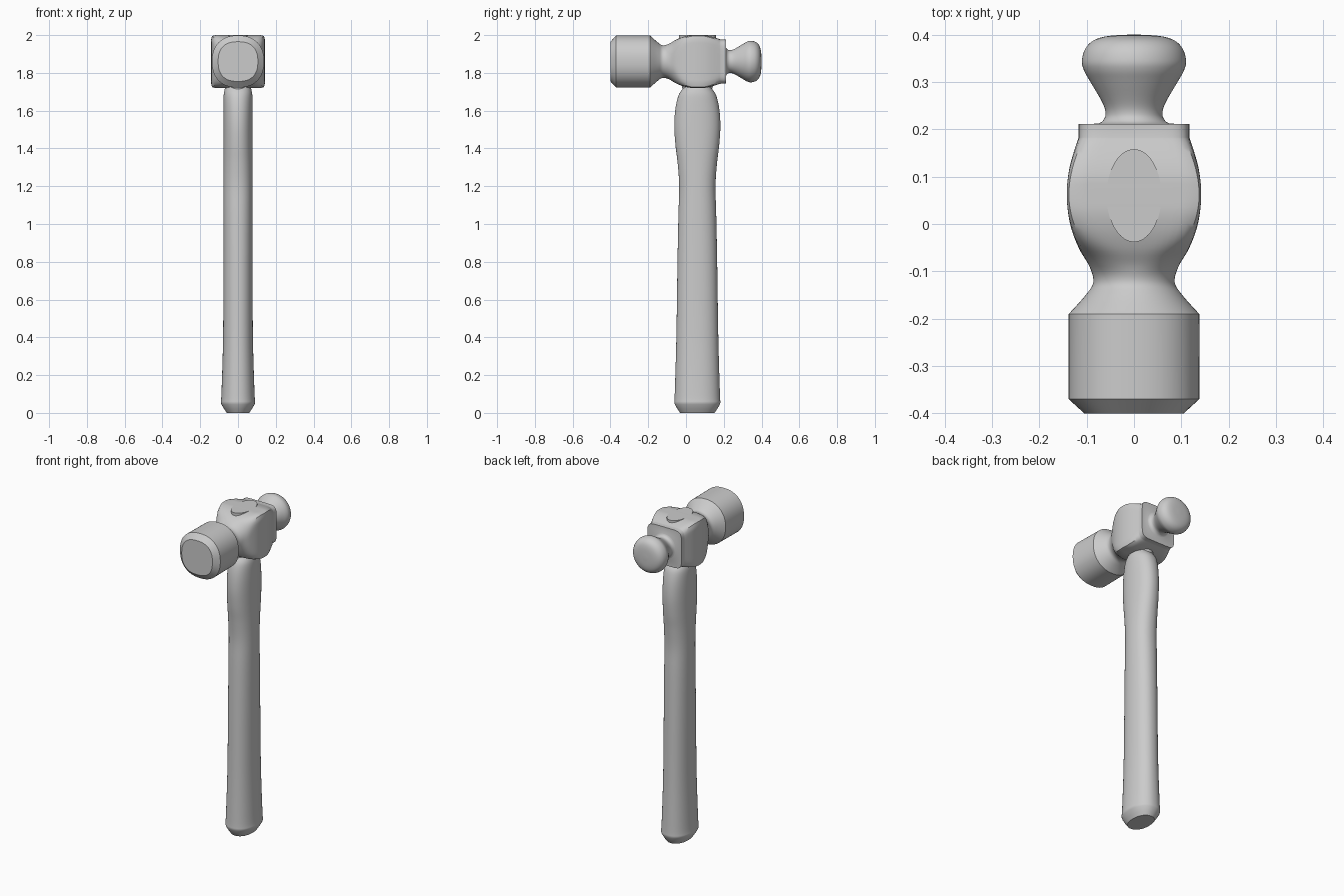
import bpy, bmesh, math

if "Cube" in bpy.data.objects:
    bpy.data.objects.remove(bpy.data.objects["Cube"])

SEG = 72

metal = bpy.data.materials.new("plain grey")
metal.diffuse_color = (0.6, 0.6, 0.6, 1)
metal.use_nodes = True
metal.node_tree.nodes["Principled BSDF"].inputs["Base Color"].default_value = metal.diffuse_color


def spline(points, steps=5):
    """Catmull-Rom interpolation through tuples of numbers."""
    out = []
    for i in range(len(points) - 1):
        p0, p1 = points[max(i - 1, 0)], points[i]
        p2, p3 = points[i + 1], points[min(i + 2, len(points) - 1)]
        for s in range(steps):
            t = s / steps
            out.append(tuple(
                0.5 * (2 * b + (c - a) * t + (2 * a - 5 * b + 4 * c - d) * t * t
                       + (3 * b - a - 3 * c + d) * t ** 3)
                for a, b, c, d in zip(p0, p1, p2, p3)))
    return out + [points[-1]]


def loft(name, rings, place):
    """Skin superellipse rings (position, half width, half depth, exponent)."""
    bm = bmesh.new()
    loops = []
    for pos, a, b, n in rings:
        loop = []
        for k in range(SEG):
            c = math.cos(2 * math.pi * k / SEG)
            s = math.sin(2 * math.pi * k / SEG)
            r = (abs(c) ** n + abs(s) ** n) ** (-1 / n)
            loop.append(bm.verts.new(place(pos, a * r * c, b * r * s)))
        loops.append(loop)
    for lo, hi in zip(loops, loops[1:]):
        for k in range(SEG):
            j = (k + 1) % SEG
            bm.faces.new((lo[k], lo[j], hi[j], hi[k]))
    bm.faces.new(loops[0])
    bm.faces.new(loops[-1])
    bmesh.ops.recalc_face_normals(bm, faces=bm.faces)
    me = bpy.data.meshes.new(name)
    bm.to_mesh(me)
    bm.free()
    me.materials.append(metal)
    ob = bpy.data.objects.new(name, me)
    bpy.context.collection.objects.link(ob)
    bpy.ops.object.select_all(action='DESELECT')
    ob.select_set(True)
    bpy.context.view_layer.objects.active = ob
    bpy.ops.object.shade_smooth_by_angle(angle=math.radians(32))
    return ob


def along_y(pos, u, v):
    return (u, pos, 1.86 + v)


def along_z(pos, u, v):
    return (u, 0.06 + v, pos)


# Head: striking face, neck, square cheeks, collar, ball peen
face = [(-0.40, 0.105, 2.5), (-0.37, 0.138, 2.3), (-0.19, 0.138, 2.2)]
neck = spline([(-0.188, 0.136, 2.2), (-0.15, 0.102, 2.1), (-0.123, 0.086, 2.0),
               (-0.09, 0.094, 2.3), (-0.05, 0.117, 4), (0.0, 0.135, 11),
               (0.06, 0.142, 22), (0.12, 0.136, 14), (0.18, 0.118, 7)])
collar = [(0.183, 0.117, 7), (0.211, 0.117, 7)]
ball = spline([(0.212, 0.075, 2.2), (0.218, 0.066, 2), (0.232, 0.060, 2),
               (0.255, 0.066, 2), (0.30, 0.092, 2), (0.325, 0.106, 2),
               (0.345, 0.110, 2), (0.37, 0.103, 2), (0.388, 0.085, 2),
               (0.397, 0.055, 2), (0.40, 0.01, 2)])
loft("hammer_head",
     [(y, r, min(r, 0.14), n) for y, r, n in face + neck + collar + ball], along_y)

# Handle: chamfered butt, slim waist, swollen shoulder
grip = spline([(0.055, 0.091, 0.122, 2.2), (0.12, 0.087, 0.119, 2.2),
               (0.40, 0.079, 0.111, 2.2), (0.80, 0.077, 0.105, 2.2),
               (1.05, 0.077, 0.100, 2.2), (1.20, 0.077, 0.096, 2.2),
               (1.32, 0.077, 0.104, 2.2), (1.42, 0.077, 0.116, 2.2),
               (1.52, 0.077, 0.122, 2.2), (1.61, 0.077, 0.116, 2.2),
               (1.68, 0.076, 0.100, 2.2), (1.715, 0.070, 0.078, 2.2)])
butt = [(0.0, 0.060, 0.091, 2.2), (0.02, 0.073, 0.105, 2.2), (0.045, 0.088, 0.119, 2.2)]
loft("handle", butt + grip + [(1.74, 0.055, 0.065, 2.2)], along_z)

# Oval handle end showing through the top of the head
loft("handle_tenon", [(1.70, 0.058, 0.075, 2), (1.80, 0.058, 0.098, 2),
                      (2.0, 0.058, 0.098, 2)], along_z)
